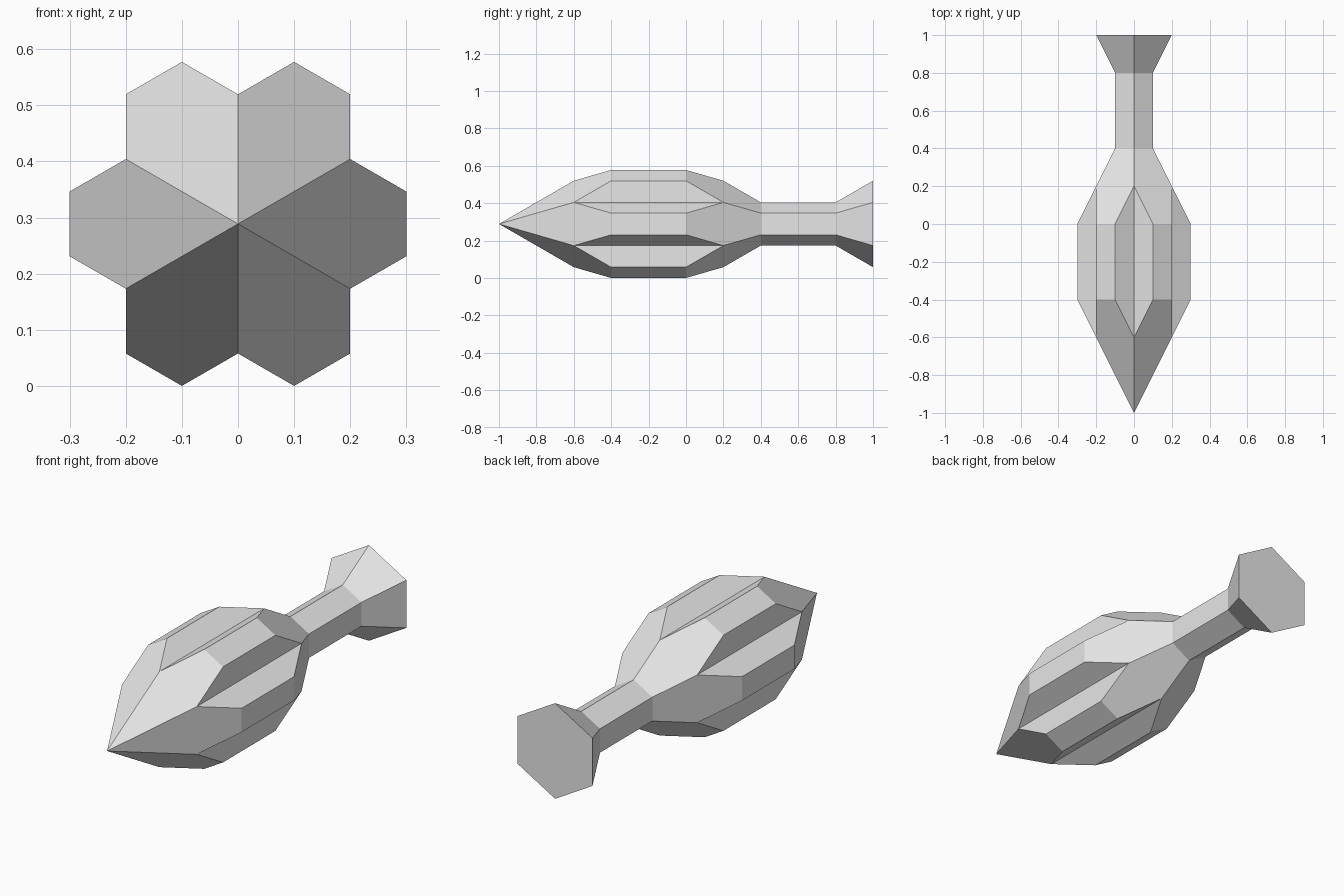
import bpy
import bmesh
from math import radians, tan
from mathutils import Matrix, Vector

cube = bpy.data.objects.get("Cube")
if cube:
    bpy.data.objects.remove(cube, do_unlink=True)

SLOPE = tan(radians(30))   # half width of a sixth part per unit of height
AXIS_Z = 0.5 * SLOPE       # height of the long axis

grey = bpy.data.materials.new("light grey")
grey.use_nodes = True
grey.diffuse_color = (0.8, 0.8, 0.8, 1)
grey.node_tree.nodes["Principled BSDF"].inputs["Base Color"].default_value = (0.8, 0.8, 0.8, 1)


def pair(y, out, width=None):
    """Left and right points at a distance out from the axis."""
    half = (out if width is None else width) * SLOPE
    return Vector((-half, y, out)), Vector((half, y, out))


# One sixth of the shape, pointing up from the axis
tip = Vector((0, -1, 0))
valley_f, valley_b = pair(-0.6, 0.2), pair(0.2, 0.2)
crown_f, crown_b = pair(-0.4, 0.3, 0.1), pair(0, 0.3, 0.1)
neck_f, neck_b = pair(0.4, 0.1), pair(0.8, 0.1)
tail = pair(1, 0.2)

sector = [
    # nose, crown and shoulder of the lobe
    (tip, valley_f[1], crown_f[1], crown_f[0], valley_f[0]),
    (*crown_f, *reversed(crown_b)),
    (crown_b[0], crown_b[1], valley_b[1], neck_f[1], neck_f[0], valley_b[0]),
    # neck and flared tail
    (*neck_f, *reversed(neck_b)),
    (*neck_b, *reversed(tail)),
    # flat end
    (*tail, Vector((0, 1, 0))),
]
# flanks of the grooves
for s in (0, 1):
    sector.append((valley_f[s], valley_b[s], crown_b[s], crown_f[s]))

# Repeat the sector around the long axis
bm = bmesh.new()
for k in range(6):
    turn = Matrix.Translation((0, 0, AXIS_Z)) @ Matrix.Rotation(radians(30 + 60 * k), 4, 'Y')
    for face in sector:
        bm.faces.new([bm.verts.new(turn @ p) for p in face])
bmesh.ops.remove_doubles(bm, verts=bm.verts, dist=0.0005)

# Merge the flat end into one hexagon
end = [f for f in bm.faces if all(v.co.y > 0.99 for v in f.verts)]
bmesh.ops.dissolve_faces(bm, faces=end, use_verts=True)
bmesh.ops.recalc_face_normals(bm, faces=bm.faces)

mesh = bpy.data.meshes.new("lobed_body")
bm.to_mesh(mesh)
bm.free()
mesh.materials.append(grey)
body = bpy.data.objects.new("lobed_body", mesh)
bpy.context.collection.objects.link(body)
